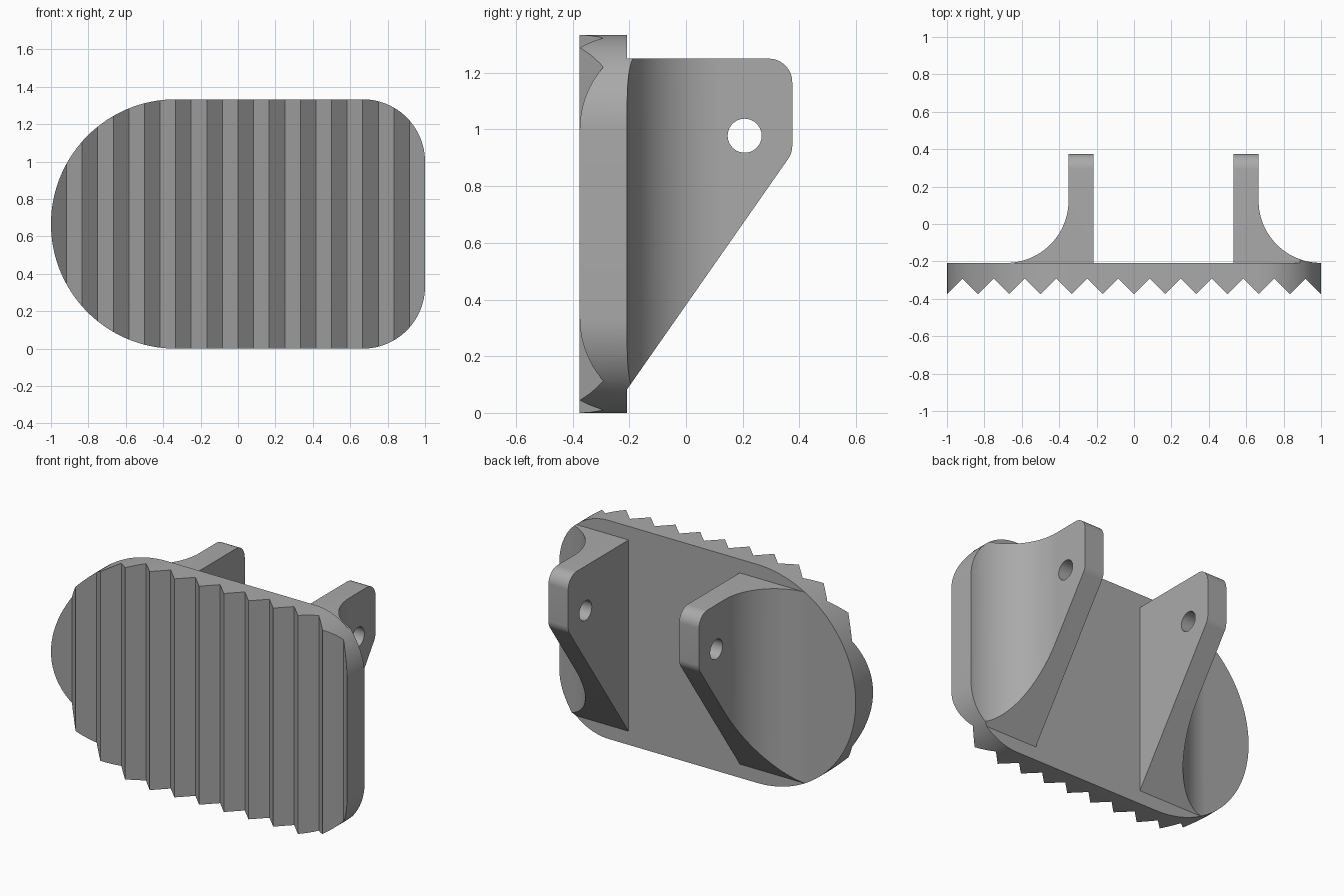
import bpy, bmesh
from math import sin, cos, radians, tan, atan2, pi
from mathutils import Vector

cube = bpy.data.objects.get("Cube")
if cube:
    bpy.data.objects.remove(cube, do_unlink=True)

HEIGHT, BACK, FRONT = 4 / 3, -0.208, -0.375
PITCH, TEETH = 1 / 6, 12
MID_X = 0.158                      # mirror plane of the two brackets

grey = bpy.data.materials.new("plain_grey")
grey.use_nodes = True
COLOUR = (0.4, 0.4, 0.4, 1)
grey.diffuse_color = COLOUR
grey.node_tree.nodes["Principled BSDF"].inputs["Base Color"].default_value = COLOUR


def arc(cx, cy, r, start, end, n=24):
    angles = [radians(start + (end - start) * i / n) for i in range(n + 1)]
    return [(cx + r * cos(a), cy + r * sin(a)) for a in angles]


def prism(name, points, place, lo, hi):
    """Extrude a 2D profile from lo to hi; place(u, v, w) gives the 3D point."""
    bm = bmesh.new()
    low = [bm.verts.new(place(u, v, lo)) for u, v in points]
    high = [bm.verts.new(place(u, v, hi)) for u, v in points]
    bm.faces.new(low)
    bm.faces.new(high)
    for i in range(len(points)):
        j = (i + 1) % len(points)
        bm.faces.new((low[i], low[j], high[j], high[i]))
    bmesh.ops.recalc_face_normals(bm, faces=bm.faces)
    mesh = bpy.data.meshes.new(name)
    bm.to_mesh(mesh)
    bm.free()
    mesh.materials.append(grey)
    obj = bpy.data.objects.new(name, mesh)
    bpy.context.collection.objects.link(obj)
    return obj


def cut(obj, tool, operation):
    tool.hide_render = True
    tool.hide_set(True)
    mod = obj.modifiers.new(operation.title(), 'BOOLEAN')
    mod.object, mod.operation, mod.solver = tool, operation, 'EXACT'
    bpy.context.view_layer.objects.active = obj
    bpy.ops.object.modifier_apply(modifier=mod.name)


def smooth(obj):
    bpy.ops.object.select_all(action='DESELECT')
    obj.select_set(True)
    bpy.context.view_layer.objects.active = obj
    bpy.ops.object.shade_smooth_by_angle(angle=radians(25))


def along_z(u, v, w): return (u, v, w)
def along_y(u, v, w): return (u, w, v)
def along_x(u, v, w): return (w, u, v)


# Plate outline: full round on one end, two rounded corners on the other
R, r = HEIGHT / 2, HEIGHT / 4
outline = (arc(-1 + R, R, R, 90, 270, 64)
           + arc(1 - r, r, r, -90, 0)
           + arc(1 - r, HEIGHT - r, r, 0, 90))
outline_tool = prism("outline_cutter", outline, along_y, -1, 1)

# Ridged plate: sawtooth profile trimmed by the outline
ridges = [(-1 + i * PITCH / 2, FRONT + (i % 2) * PITCH / 2)
          for i in range(2 * TEETH + 1)]
# Keep the ends clear of the trimming surface
ridges = [(-1.02, FRONT)] + ridges + [(1.02, FRONT), (1.02, BACK), (-1.02, BACK)]
plate = prism("ridged_plate", ridges, along_z, -0.1, HEIGHT + 0.1)
cut(plate, outline_tool, 'INTERSECT')
smooth(plate)

# Bracket side shape: square top, sloping underside, rounded tip
TOP, TIP, FOOT, LOW, ROUND = 1.25, 0.375, 0.083, 0.917, 0.083
slope = atan2(LOW - FOOT, TIP - BACK)
turn = pi / 2 - slope
lower_z = LOW + ROUND * tan(turn / 2)
root_y = BACK - 0.01
root_z = FOOT - 0.01 * tan(slope)
side = ([(root_y, TOP), (root_y, root_z)]
        + arc(TIP - ROUND, lower_z, ROUND, -turn * 180 / pi, 0, 8)
        + arc(TIP - ROUND, TOP - ROUND, ROUND, 0, 90, 12))
side_tool = prism("bracket_side_cutter", side, along_x, -2, 2)
hole_tool = prism("pin_hole_cutter", arc(0.207, 0.978, 0.06, 0, 351, 39),
                  along_x, -2, 2)

# Brackets: upright web with a flared foot, trimmed to side shape and outline
FLARE, INNER, OUTER = 1 / 3, 0.375, 0.508
for name, sign in (("right_bracket", -1), ("left_bracket", 1)):
    foot = ([(INNER, root_y), (INNER, 0.5), (OUTER, 0.5)]
            + arc(OUTER + FLARE, BACK + FLARE, FLARE, 180, 270, 32)
            + [(OUTER + FLARE, root_y)])
    foot = [(MID_X + sign * x, y) for x, y in foot]
    bracket = prism(name, foot, along_z, -0.1, HEIGHT + 0.1)
    cut(bracket, side_tool, 'INTERSECT')
    cut(bracket, outline_tool, 'INTERSECT')
    cut(bracket, hole_tool, 'DIFFERENCE')
    smooth(bracket)

for tool in (outline_tool, side_tool, hole_tool):
    bpy.data.objects.remove(tool, do_unlink=True)
